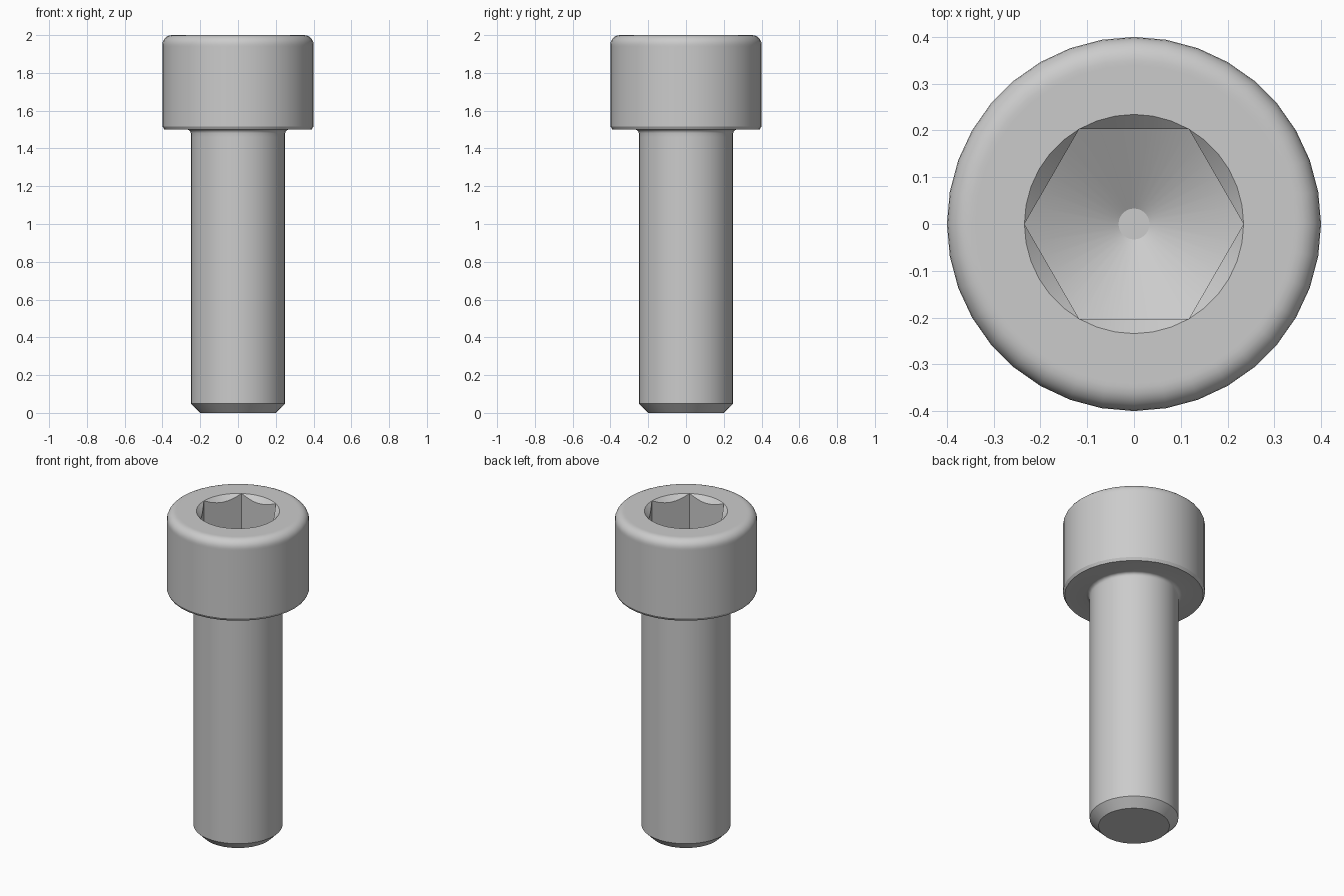
import bpy, bmesh, math

cube = bpy.data.objects.get("Cube")
if cube:
    bpy.data.objects.remove(cube, do_unlink=True)

SEGMENTS = 36
FLAT = 0.203                                   # centre of socket to a flat
CORNER = FLAT / math.cos(math.radians(30))     # centre of socket to a corner
TOP = 2.0
DEPTH = 0.25
DRILL_SLOPE = math.tan(math.radians(30))


def hex_radius(angle):
    """Distance from the axis to the hexagon wall, corners on the x axis."""
    return FLAT / math.cos(angle % math.radians(60) - math.radians(30))


def drill_z(radius):
    """Height of the conical socket floor."""
    return TOP - DEPTH - (CORNER - radius) * DRILL_SLOPE


def circle(radius, z):
    return lambda angle: (radius, z)


def arc(cx, cz, radius, start, end, steps):
    points = []
    for i in range(steps + 1):
        a = math.radians(start + (end - start) * i / steps)
        points.append((cx + radius * math.cos(a), cz + radius * math.sin(a)))
    return points


# Outer profile: tip chamfer, shank, neck fillet, head, rounded rim
outline = [(0.2, 0), (0.25, 0.05), (0.25, 1.46)]
outline += arc(0.27, 1.48, 0.02, 180, 90, 4)
outline += [(0.39, 1.5), (0.4, 1.517), (0.4, 1.94)]
outline += arc(0.35, 1.95, 0.05, 0, 90, 6)
outline += [(0.34, TOP), (CORNER, TOP)]
rings = [circle(r, z) for r, z in outline]

# Socket: countersink edge, hexagon wall, drilled cone
rings.append(lambda a: (hex_radius(a), TOP - (CORNER - hex_radius(a))))
rings.append(lambda a: (hex_radius(a), drill_z(hex_radius(a))))
rings += [circle(r, drill_z(r)) for r in (0.045, 0.033)]

bm = bmesh.new()
loops = []
for ring in rings:
    loop = []
    for i in range(SEGMENTS):
        angle = math.tau * i / SEGMENTS
        r, z = ring(angle)
        loop.append(bm.verts.new((r * math.cos(angle), r * math.sin(angle), z)))
    loops.append(loop)
for low, high in zip(loops, loops[1:]):
    for i in range(SEGMENTS):
        j = (i + 1) % SEGMENTS
        bm.faces.new((low[i], low[j], high[j], high[i]))
bm.faces.new(loops[0][::-1])
bm.faces.new(loops[-1])

# Socket corners meet the countersink in zero-length edges
bmesh.ops.remove_doubles(bm, verts=bm.verts, dist=0.00001)
bmesh.ops.recalc_face_normals(bm, faces=bm.faces)
mesh = bpy.data.meshes.new("socket_head_screw")
bm.to_mesh(mesh)
bm.free()

screw = bpy.data.objects.new("socket_head_screw", mesh)
bpy.context.collection.objects.link(screw)

# Steel
steel = bpy.data.materials.new("grey_steel")
steel.use_nodes = True
color = (0.6, 0.6, 0.6, 1)
steel.diffuse_color = color
steel.node_tree.nodes["Principled BSDF"].inputs["Base Color"].default_value = color
mesh.materials.append(steel)

bpy.ops.object.select_all(action="DESELECT")
screw.select_set(True)
bpy.context.view_layer.objects.active = screw
bpy.ops.object.shade_smooth_by_angle(angle=math.radians(25))
